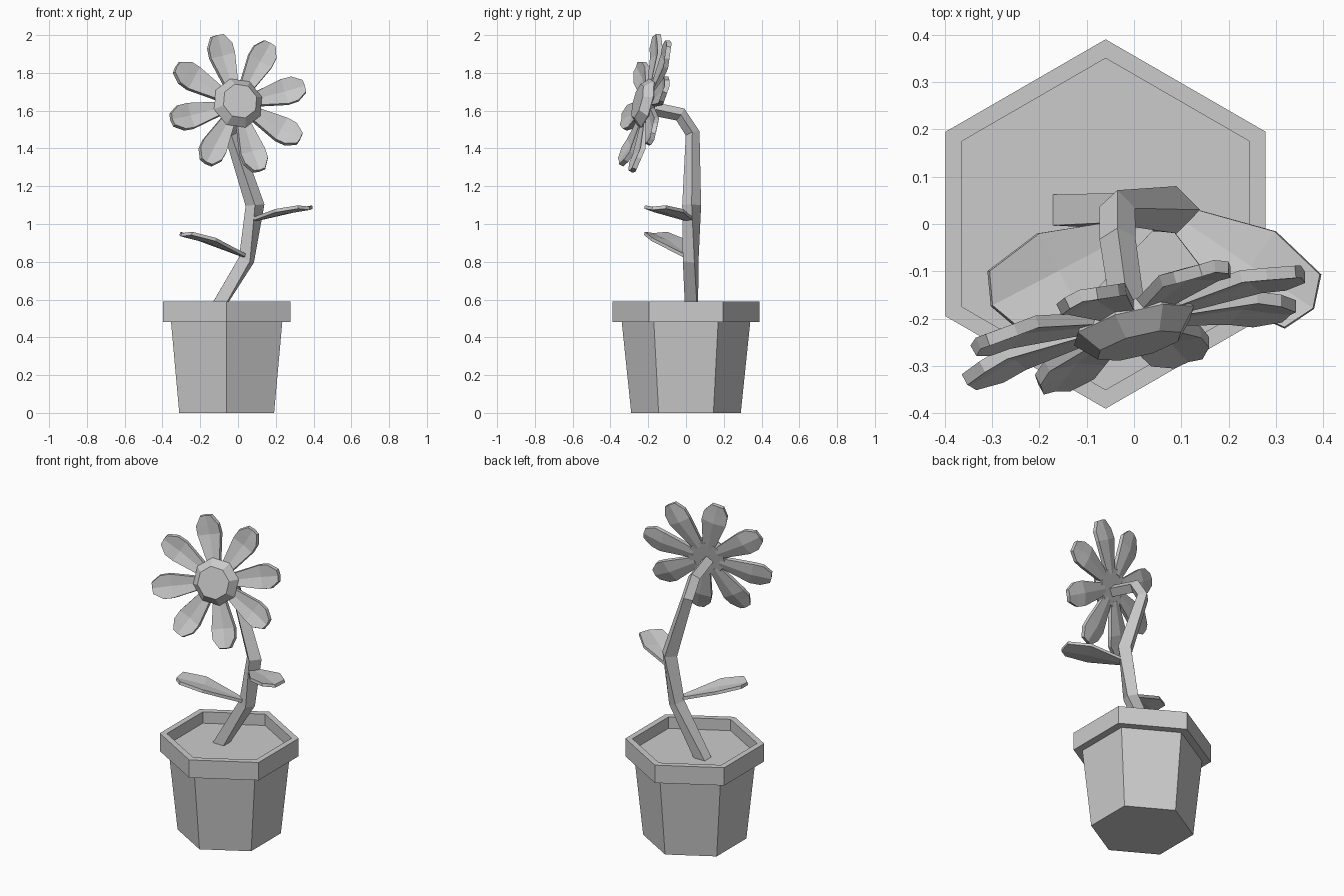
import bpy, bmesh, math
from mathutils import Vector, Matrix

cube = bpy.data.objects.get("Cube")
if cube:
    bpy.data.objects.remove(cube, do_unlink=True)

grey = bpy.data.materials.new("plain_grey")
grey.use_nodes = True
COLOUR = (0.6, 0.6, 0.6, 1)
grey.diffuse_color = COLOUR
grey.node_tree.nodes["Principled BSDF"].inputs["Base Color"].default_value = COLOUR


def finish(bm, name, matrix=None):
    bmesh.ops.recalc_face_normals(bm, faces=bm.faces)
    mesh = bpy.data.meshes.new(name)
    bm.to_mesh(mesh)
    bm.free()
    mesh.materials.append(grey)
    obj = bpy.data.objects.new(name, mesh)
    bpy.context.collection.objects.link(obj)
    if matrix:
        obj.matrix_world = matrix
    return obj


def skin(name, rings, matrix=None):
    """Join rings of points with quads and cap both ends."""
    bm = bmesh.new()
    loops = [[bm.verts.new(p) for p in ring] for ring in rings]
    n = len(loops[0])
    for low, high in zip(loops, loops[1:]):
        for i in range(n):
            j = (i + 1) % n
            bm.faces.new((low[i], low[j], high[j], high[i]))
    bm.faces.new(loops[0])
    bm.faces.new(loops[-1])
    return finish(bm, name, matrix)


def polygon(sides, radius, z, start):
    step = 2 * math.pi / sides
    return [Vector((radius * math.cos(start + i * step),
                    radius * math.sin(start + i * step), z)) for i in range(sides)]


def blade(name, rows, cup, thickness, matrix):
    """Thin creased blade along local x; rows are (edge x, middle x, half width, lift)."""
    bm = bmesh.new()
    grid = [[bm.verts.new((edge, -w, lift)), bm.verts.new((mid, 0, lift - cup * w)),
             bm.verts.new((edge, w, lift))] for edge, mid, w, lift in rows]
    for a, b in zip(grid, grid[1:]):
        for i in range(2):
            bm.faces.new((a[i], b[i], b[i + 1], a[i + 1]))
    obj = finish(bm, name, matrix)
    solid = obj.modifiers.new("thickness", 'SOLIDIFY')
    solid.thickness = thickness
    solid.offset = 0


def frame(x_axis, y_axis, z_axis, origin):
    m = Matrix((x_axis, y_axis, z_axis)).transposed().to_4x4()
    m.translation = origin
    return m


# Hexagonal pot with rim and soil surface
pot_profile = [(0.29, 0), (0.34, 0.48), (0.39, 0.48), (0.39, 0.59), (0.35, 0.59), (0.35, 0.52)]
skin("pot", [polygon(6, r, z, math.pi / 2) for r, z in pot_profile],
     Matrix.Translation((-0.06, 0, 0)))

# Four-sided bent stem: position, radius, roll in degrees
path = [((-0.145, 0.03, 0.5), 0.046, 45), ((0.045, 0.025, 0.81), 0.046, 25),
        ((0.09, 0.03, 1.1), 0.05, 0), ((-0.035, 0.035, 1.48), 0.038, 0),
        ((-0.035, -0.03, 1.58), 0.038, 0), ((-0.01, -0.2, 1.615), 0.036, 0)]
points = [Vector(p) for p, r, roll in path]
rings = []
for i, (p, r, roll) in enumerate(path):
    before, after = points[max(i - 1, 0)], points[min(i + 1, len(points) - 1)]
    tangent = ((points[i] - before).normalized() + (after - points[i]).normalized()).normalized()
    side = Vector((1, 0, 0))
    side = (side - tangent * side.dot(tangent)).normalized()
    m = frame(side, tangent.cross(side), tangent, points[i])
    rings.append([m @ v for v in polygon(4, r, 0, math.radians(roll))])
skin("stem", rings)

# Two leaves: root, direction on plan, rise at the tip
leaves = {"left_leaf": ((0.07, 0.03, 1.02), (0.83, -0.56, 0), 0.07),
          "right_leaf": ((0.03, 0.0, 0.835), (-0.886, -0.463, 0), 0.115)}
for name, (root, direction, rise) in leaves.items():
    along = Vector(direction).normalized()
    up = Vector((0, 0, 1))
    rows = [(0, 0, 0.018, 0), (0.215, 0.215, 0.09, rise * 0.72), (0.345, 0.373, 0.068, rise)]
    blade(name, rows, 0.1, 0.018, frame(along, up.cross(along), up, Vector(root)))

# Flower head, tilted upward and to its left
normal = Vector((0.26, -1, 0.26)).normalized()
up = Vector((0, 0, 1))
up = (up - normal * up.dot(normal)).normalized()
head = frame(up.cross(normal), up, normal, Vector((0, -0.215, 1.64)))
skin("flower_centre", [polygon(8, r, z, math.radians(14))
                       for r, z in [(0.115, -0.03), (0.137, 0.0), (0.095, 0.045)]], head)

# Eight petals around the centre
petal_rows = [(0.08, 0.08, 0.032, -0.015), (0.27, 0.27, 0.07, -0.012),
              (0.325, 0.325, 0.068, 0.0), (0.378, 0.382, 0.034, 0.006)]
for k in range(8):
    spin = Matrix.Rotation(math.radians(14 + 45 * k), 4, 'Z')
    blade(f"petal_{k + 1}", petal_rows, 0.15, 0.026, head @ spin)
